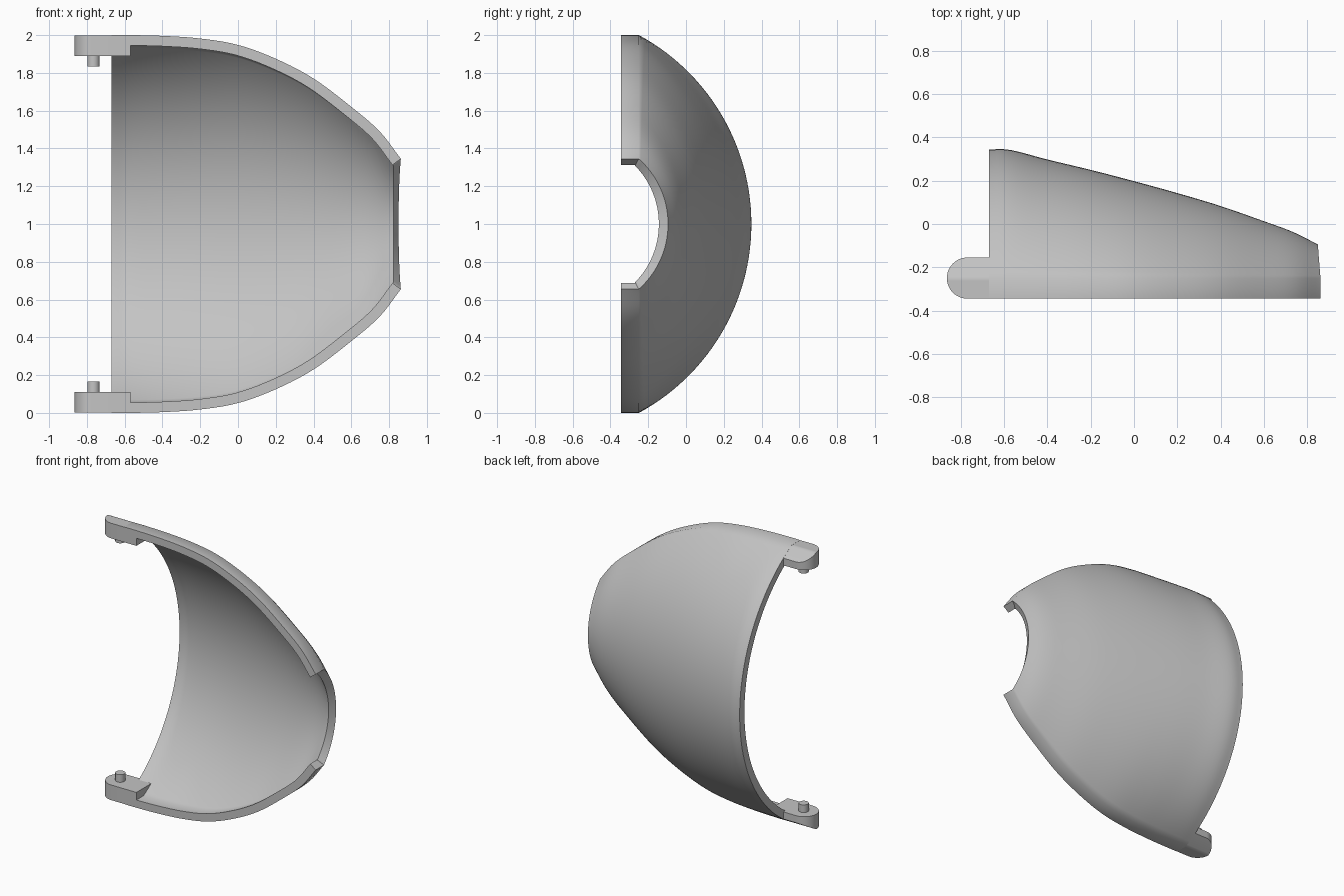
import bpy, bmesh, math
from mathutils import Vector

if "Cube" in bpy.data.objects:
    bpy.data.objects.remove(bpy.data.objects["Cube"])

grey = bpy.data.materials.new("light_grey")
grey.diffuse_color = (0.55, 0.55, 0.55, 1)
grey.use_nodes = True
grey.node_tree.nodes["Principled BSDF"].inputs["Base Color"].default_value = grey.diffuse_color

FRONT, CREASE, RADIUS = -0.345, -0.25, 0.095


def finish(name, bm, angle):
    bmesh.ops.recalc_face_normals(bm, faces=bm.faces[:])
    me = bpy.data.meshes.new(name)
    bm.to_mesh(me)
    bm.free()
    me.materials.append(grey)
    ob = bpy.data.objects.new(name, me)
    bpy.context.collection.objects.link(ob)
    bpy.ops.object.select_all(action='DESELECT')
    ob.select_set(True)
    bpy.context.view_layer.objects.active = ob
    if angle:
        bpy.ops.object.shade_smooth_by_angle(angle=math.radians(angle))
    return ob


def arc(h, d):
    """Circular arc bulging back from the crease: centre y, radius, half angle."""
    s = d - CREASE
    r = (h * h + s * s) / (2 * s)
    yc = d - r
    return yc, r, math.atan2(h, CREASE - yc)


def spline(pts, n):
    """Catmull-Rom through the points."""
    p = [2 * pts[0] - pts[1]] + pts + [2 * pts[-1] - pts[-2]]
    out = []
    for i in range(1, len(p) - 2):
        a, b, c, d = p[i - 1:i + 3]
        for k in range(n):
            t = k / n
            out.append(0.5 * (2 * b + (c - a) * t + (2 * a - 5 * b + 4 * c - d) * t * t
                              + (3 * b - a - 3 * c + d) * t ** 3))
    return out + [pts[-1]]


# Shell: x station, half height, rearmost y
stations = [Vector(p) for p in (
    (-.67, 1, .345), (-.57, 1, .342), (-.4, .996, .298), (-.2, .982, .25),
    (0, .948, .198), (.2, .875, .143), (.4, .77, .083), (.6, .62, .013),
    (.75, .49, -.042), (.862, .345, -.095))]
bm = bmesh.new()
SEG = 56
rows = []
for x, h, d in spline(stations, 5):
    yc, r, phi = arc(h, d)
    row = [(x, FRONT, 1 + h)]
    for i in range(SEG + 1):
        u = 1 - 2 * i / SEG
        shift = 0.012 * max(0, (x - .7) / .16) * (1 - u * u)
        row.append((x - shift, yc + r * math.cos(phi * u), 1 + r * math.sin(phi * u)))
    row.append((x, FRONT, 1 - h))
    rows.append([bm.verts.new(v) for v in row])
for a, b in zip(rows, rows[1:]):
    for i in range(len(a) - 1):
        bm.faces.new((a[i], a[i + 1], b[i + 1], b[i]))
bmesh.ops.recalc_face_normals(bm, faces=bm.faces[:])
# make sure the normals point outward (the top front wall must face up)
bm.normal_update()
if rows[0][0].link_faces[0].normal.z < 0:
    bmesh.ops.reverse_faces(bm, faces=bm.faces[:])
me = bpy.data.meshes.new("shell")
bm.to_mesh(me)
bm.free()
me.materials.append(grey)
shell = bpy.data.objects.new("shell", me)
bpy.context.collection.objects.link(shell)
bpy.context.view_layer.objects.active = shell
shell.select_set(True)
mod = shell.modifiers.new("thickness", 'SOLIDIFY')
mod.thickness, mod.offset, mod.use_even_offset = 0.055, -1, True
bpy.ops.object.modifier_apply(modifier=mod.name)
bpy.ops.object.shade_smooth_by_angle(angle=math.radians(50))

# Hinge tabs with rounded ends, and their pins
yc, r, phi = arc(1, .345)
for side, label in ((1, "upper"), (-1, "lower")):
    bm = bmesh.new()
    rows = []
    N = 24
    for i in range(N + 1):
        a = math.pi * i / N
        y = CREASE - RADIUS * math.cos(a)
        x0 = -0.77 - RADIUS * math.sin(a)
        zo = (1 if y <= CREASE else math.sqrt(r * r - (y - yc) ** 2)) - 0.0008
        rows.append([bm.verts.new((x, y, 1 + side * z)) for x, z in
                     ((x0, .89), (-.57, .89), (-.57, zo), (x0, zo))])
    for a, b in zip(rows, rows[1:]):
        for i in range(4):
            j = (i + 1) % 4
            bm.faces.new((a[i], a[j], b[j], b[i]))
    bm.faces.new(rows[0])
    bm.faces.new(rows[-1])
    finish(label + "_hinge_tab", bm, 35)

    bm = bmesh.new()
    bmesh.ops.create_cone(bm, cap_ends=True, segments=32, radius1=.033, radius2=.033, depth=.07)
    bmesh.ops.translate(bm, verts=bm.verts[:], vec=(-.765, CREASE, 1 + side * .87))
    finish(label + "_hinge_pin", bm, 35)
